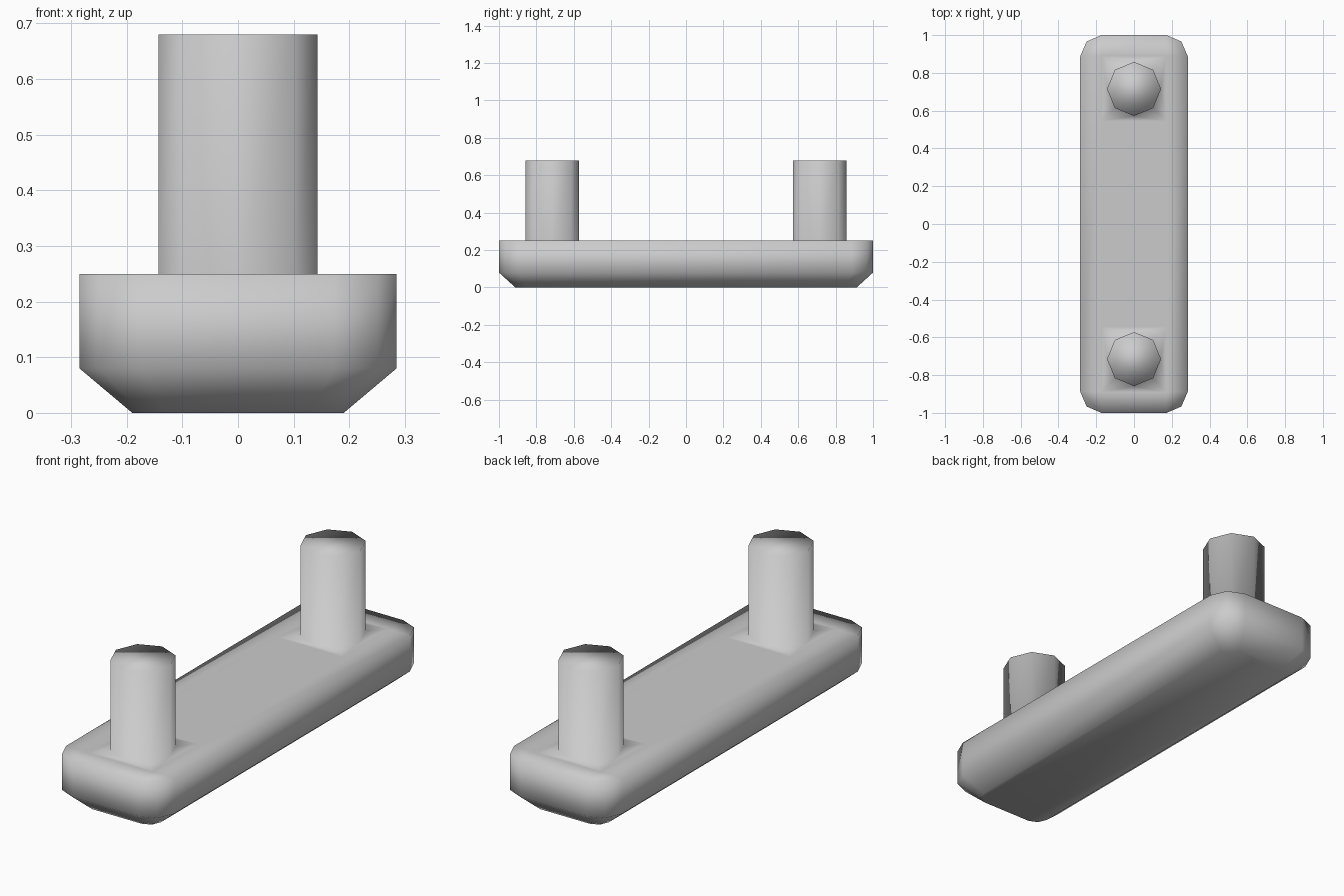
import bpy, bmesh, math

if "Cube" in bpy.data.objects:
    bpy.data.objects.remove(bpy.data.objects["Cube"])

bm = bmesh.new()
CORNERS = [(1, 1), (-1, 1), (-1, -1), (1, -1)]
IX, IY, IN = 0.17, 0.89, 0.545     # inset lines on the top of the plate
PEG_Y, PEG_R, TOP, PEG_TOP = 0.715, 0.143, 0.25, 0.68


def outline(hx, hy, r, z):
    """Rectangle with two-segment rounded corners, counter-clockwise."""
    verts = []
    for i, (sx, sy) in enumerate(CORNERS):
        pts = [(hx, hy - r), (hx - r * 0.3, hy - r * 0.3), (hx - r, hy)]
        if i % 2:
            pts.reverse()
        verts += [bm.verts.new((sx * x, sy * y, z)) for x, y in pts]
    return verts


def bridge(a, b):
    n = len(a)
    for i in range(n):
        j = (i + 1) % n
        bm.faces.new((a[i], a[j], b[j], b[i]))


# Plate body with a chamfered underside
bottom = outline(0.19, 0.912, 0.06, 0)
middle = outline(0.285, 1.0, 0.113, 0.08)
rim = outline(0.285, 1.0, 0.113, TOP)
bm.faces.new(bottom[::-1])
bridge(bottom, middle)
bridge(middle, rim)

# Plate top: corner quads, border strips and the centre panel
inner = [bm.verts.new((sx * IX, sy * IY, TOP)) for sx, sy in CORNERS]
mid = [bm.verts.new((sx * IX, sy * IN, TOP)) for sx, sy in CORNERS]
for i in range(4):
    j = (i + 1) % 4
    bm.faces.new((*rim[3 * i:3 * i + 3], inner[i]))
    extra = [mid[j], mid[i]] if i % 2 else []
    bm.faces.new((rim[3 * i + 2], rim[3 * j], inner[j], *extra, inner[i]))
bm.faces.new(mid)


# Octagonal pegs joined to square patches in the plate
def peg(square, cy):
    def ring(z):
        return [bm.verts.new((PEG_R * math.cos(k * math.pi / 4),
                              cy + PEG_R * math.sin(k * math.pi / 4), z))
                for k in range(8)]
    low, high = ring(TOP), ring(PEG_TOP)
    bridge(low, high)
    bm.faces.new(high)
    for i in range(4):
        c0, c1 = square[i], square[(i + 1) % 4]
        d0, a, d1 = (low[(2 * i + k) % 8] for k in (1, 2, 3))
        bm.faces.new((c0, c1, a))
        bm.faces.new((c0, a, d0))
        bm.faces.new((c1, d1, a))


peg([inner[0], inner[1], mid[1], mid[0]], PEG_Y)
peg([mid[3], mid[2], inner[2], inner[3]], -PEG_Y)

bmesh.ops.recalc_face_normals(bm, faces=bm.faces[:])
for f in bm.faces:
    f.smooth = True
mesh = bpy.data.meshes.new("plate_with_pegs")
bm.to_mesh(mesh)
bm.free()
obj = bpy.data.objects.new("plate_with_pegs", mesh)
bpy.context.collection.objects.link(obj)
